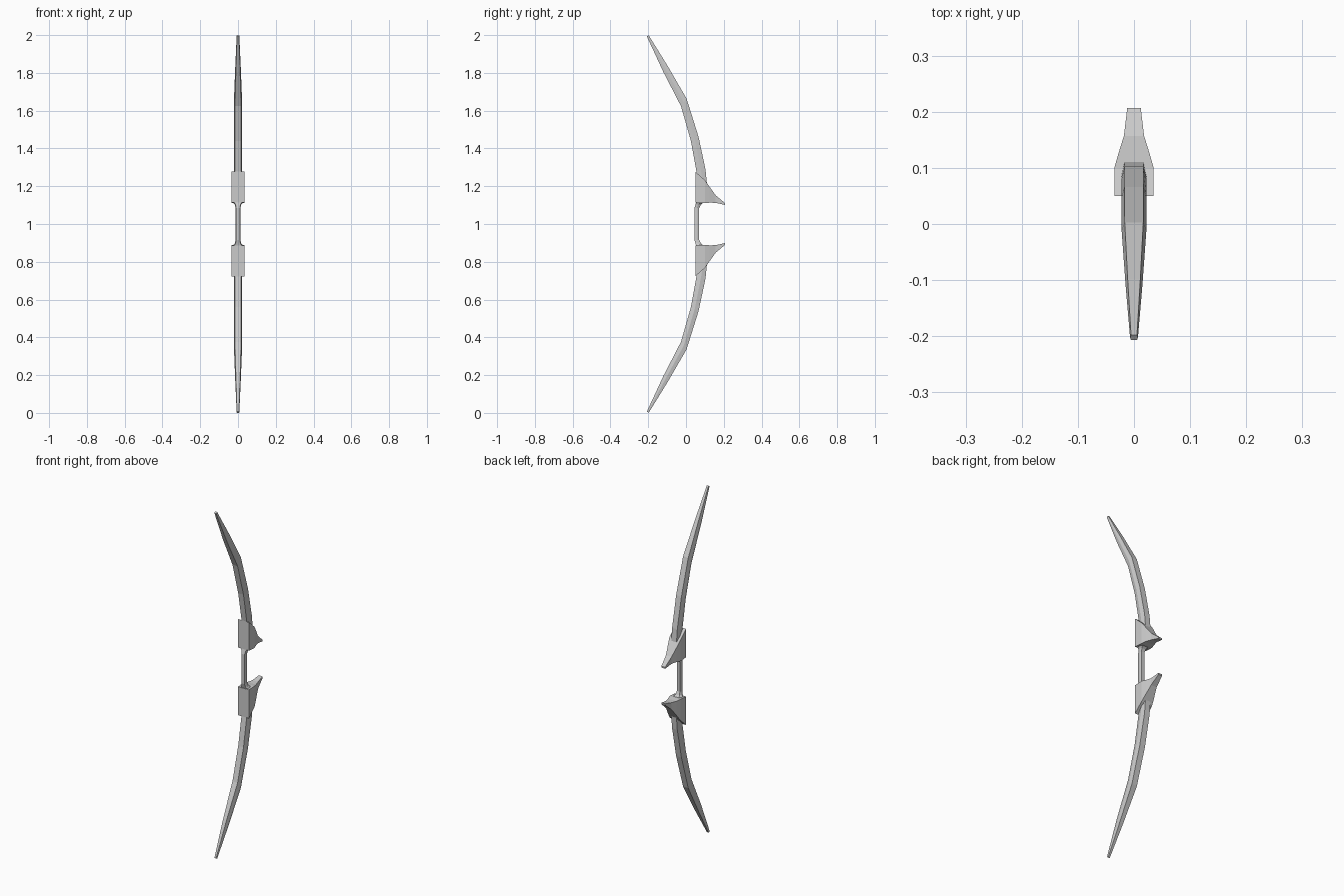
import bpy, bmesh
from mathutils import Vector

if "Cube" in bpy.data.objects:
    bpy.data.objects.remove(bpy.data.objects["Cube"])

MID = 1.0  # the bow is mirrored about this height


def loft(name, rings, mirror=True, cap_start=True):
    """Skin a list of equal-length point rings; mirror across z = MID."""
    bm = bmesh.new()
    loops = [[bm.verts.new((x, y, z - MID)) for x, y, z in r] for r in rings]
    n = len(loops[0])
    for a, b in zip(loops, loops[1:]):
        for i in range(n):
            j = (i + 1) % n
            bm.faces.new((a[i], a[j], b[j], b[i]))
    if cap_start:
        bm.faces.new(loops[0])
    bm.faces.new(loops[-1])
    bmesh.ops.recalc_face_normals(bm, faces=bm.faces)
    mesh = bpy.data.meshes.new(name)
    bm.to_mesh(mesh)
    bm.free()
    ob = bpy.data.objects.new(name, mesh)
    ob.location.z = MID
    bpy.context.collection.objects.link(ob)
    if mirror:
        m = ob.modifiers.new("mirror", 'MIRROR')
        m.use_axis = (False, False, True)
    return ob


def hexagon(outer, inner, hw, flat=0.75):
    """Six-sided section between an outer and an inner (y, z) edge point."""
    o, i = Vector(outer), Vector(inner)
    c = (o + i) / 2
    f = hw * flat
    return [(-f, *o), (f, *o), (hw, *c), (f, *i), (-f, *i), (-hw, *c)]


# Curved limbs: outer edge, inner edge, half width
limb = [
    ((0.113, 1.19), (0.075, 1.18), 0.022),
    ((0.103, 1.29), (0.056, 1.275), 0.022),
    ((0.066, 1.463), (0.026, 1.44), 0.0225),
    ((0.003, 1.664), (-0.027, 1.625), 0.022),
    ((-0.098, 1.838), (-0.120, 1.805), 0.015),
    ((-0.198, 2.0), (-0.207, 1.993), 0.007),
]
loft("limbs", [hexagon(*s) for s in limb])

# Wedge guards with a forward-swept spur: y, low z, high z, half width, spur tilt
guard = [
    (0.050, 1.113, 1.277, 0.035),
    (0.100, 1.110, 1.232, 0.035),
    (0.125, 1.113, 1.197, 0.028),
    (0.157, 1.112, 1.152, 0.018),
    (0.207, 1.101, 1.110, 0.012),
]
loft("guards", [[(-w, y, lo), (w, y, lo), (w, y, hi), (-w, y, hi)]
                for y, lo, hi, w in guard])

# Slim grip flaring into the guards: height offset, front y, back y, half width
half = [(0.085, 0.045, 0.070, 0.013),
        (0.102, 0.050, 0.078, 0.017),
        (0.120, 0.055, 0.100, 0.030)]
grip = [(-d, f, b, w) for d, f, b, w in reversed(half)] + half
loft("grip", [hexagon((b, MID + d), (f, MID + d), w) for d, f, b, w in grip],
     mirror=False)
